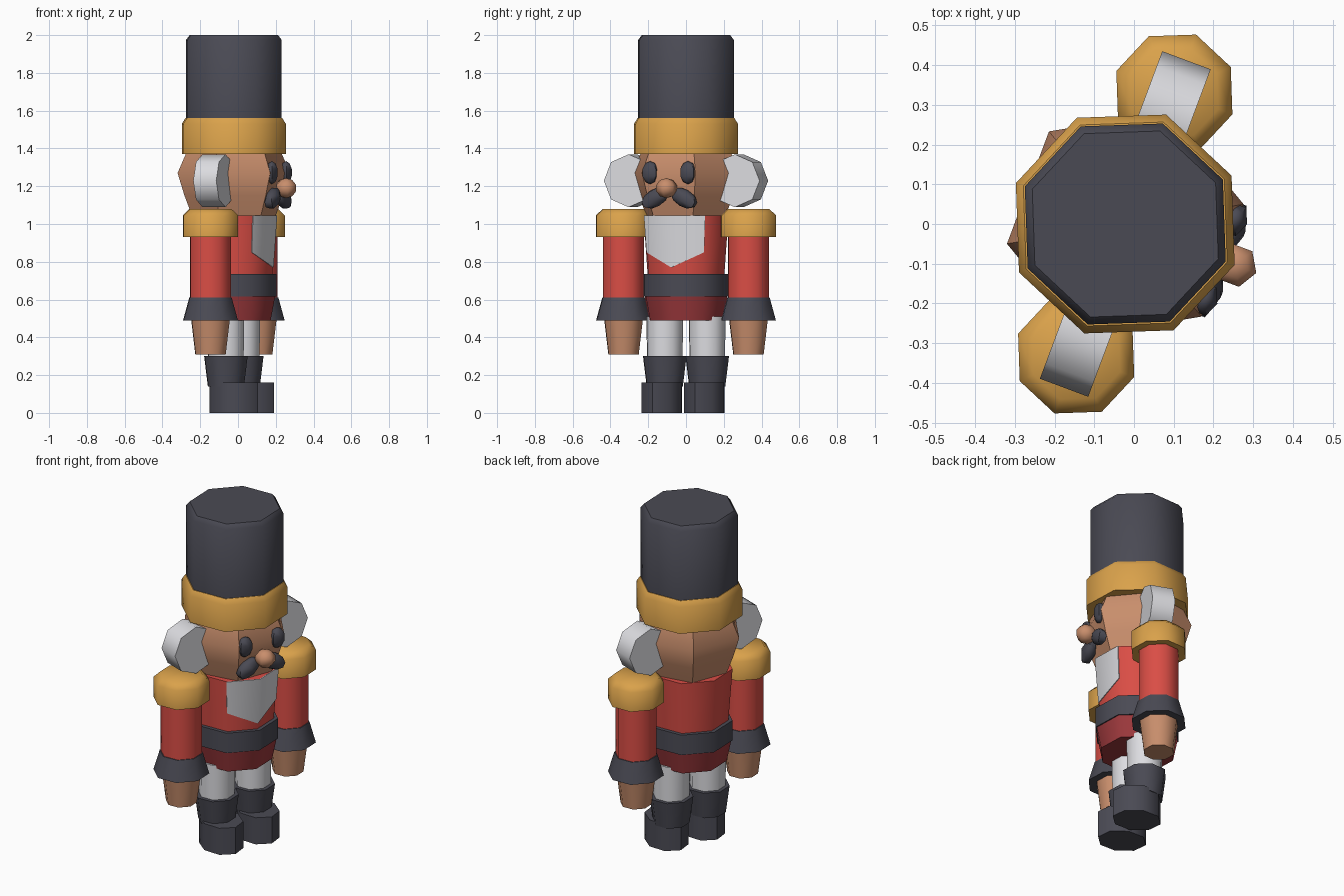
import bpy, bmesh, math
from mathutils import Matrix, Vector

if "Cube" in bpy.data.objects:
    bpy.data.objects.remove(bpy.data.objects["Cube"])

# The whole figure is turned about z, facing +x and slightly -y
BASE = Matrix.Translation((-0.022, 0, 0)) @ Matrix.Rotation(math.radians(69.5), 4, 'Z')


def material(name, rgb):
    m = bpy.data.materials.new(name)
    m.diffuse_color = (*rgb, 1)
    m.use_nodes = True
    m.node_tree.nodes["Principled BSDF"].inputs["Base Color"].default_value = m.diffuse_color
    return m


DARK = material("charcoal", (0.068, 0.068, 0.088))
GOLD = material("gold", (0.70, 0.36, 0.07))
RED = material("red", (0.70, 0.075, 0.06))
MAROON = material("dark red", (0.33, 0.04, 0.045))
WHITE = material("white", (0.72, 0.72, 0.75))
SKIN = material("skin", (0.58, 0.27, 0.15))


def finish(name, bm, mat, local=Matrix()):
    bmesh.ops.recalc_face_normals(bm, faces=bm.faces)
    mesh = bpy.data.meshes.new(name)
    bm.to_mesh(mesh)
    bm.free()
    mesh.materials.append(mat)
    ob = bpy.data.objects.new(name, mesh)
    bpy.context.collection.objects.link(ob)
    ob.matrix_world = BASE @ local
    bpy.ops.object.select_all(action='DESELECT')
    ob.select_set(True)
    bpy.context.view_layer.objects.active = ob
    bpy.ops.object.shade_smooth_by_angle(angle=math.radians(50))
    return ob


def stack(name, sections, mat, x=0, y=0, sides=8, depth=1.0):
    """Rings of (z, radius) bridged and capped; depth scales the rings in y."""
    bm = bmesh.new()
    rings = []
    for z, r in sections:
        angles = [2 * math.pi * i / sides for i in range(sides)]
        rings.append([bm.verts.new((r * math.cos(a), r * depth * math.sin(a), z)) for a in angles])
    for lo, hi in zip(rings, rings[1:]):
        for i in range(sides):
            j = (i + 1) % sides
            bm.faces.new((lo[i], lo[j], hi[j], hi[i]))
    bm.faces.new(rings[0][::-1])
    bm.faces.new(rings[-1])
    return finish(name, bm, mat, Matrix.Translation((x, y, 0)))


def blob(name, loc, radii, mat, tilt=0):
    """Low-poly six-sided ellipsoid, tilted in the face plane."""
    bm = bmesh.new()
    bmesh.ops.create_uvsphere(bm, u_segments=6, v_segments=5, radius=1)
    local = Matrix.Translation(loc) @ Matrix.Rotation(tilt, 4, 'Y')
    bmesh.ops.transform(bm, matrix=Matrix.Diagonal((*radii, 1)), verts=bm.verts)
    return finish(name, bm, mat, local)


# Hat
stack("hat", [(1.54, 0.27), (1.975, 0.27), (2.0, 0.25)], DARK)
stack("hat_band", [(1.37, 0.294), (1.53, 0.294), (1.56, 0.274)], GOLD)

# Head and nose
stack("head", [(1.045, 0.225), (1.15, 0.265), (1.27, 0.302), (1.40, 0.245)], SKIN, sides=6)
blob("nose", (0, -0.295, 1.19), (0.058, 0.06, 0.053), SKIN)

# Body
stack("jacket", [(0.72, 0.216), (1.045, 0.24)], RED)
stack("belt", [(0.615, 0.24), (0.735, 0.24)], DARK)
stack("jacket_skirt", [(0.49, 0.208), (0.62, 0.234)], MAROON)

# Shirt front: thin panel following the two front jacket faces
bm = bmesh.new()


def on_jacket(angle, z):
    r = 0.216 + (z - 0.72) / 0.325 * 0.024 + 0.005
    return bm.verts.new((r * math.sin(angle), -r * math.cos(angle), z))


q = math.pi / 4
top, tip = on_jacket(0, 1.045), on_jacket(0, 0.77)
for s in (-1, 1):
    bm.faces.new((top, tip, on_jacket(s * q, 0.85), on_jacket(s * q, 1.045)))
bmesh.ops.recalc_face_normals(bm, faces=bm.faces)
if sum((f.normal.y for f in bm.faces)) > 0:
    bmesh.ops.reverse_faces(bm, faces=bm.faces)
bmesh.ops.solidify(bm, geom=bm.faces[:], thickness=0.004)
finish("shirt_front", bm, WHITE)

# Mirrored parts
for s, side in ((-1, "right"), (1, "left")):
    # Face details
    blob(f"eye_{side}", (s * 0.107, -0.255, 1.272), (0.046, 0.034, 0.061), DARK)
    blob(f"moustache_{side}", (s * 0.082, -0.25, 1.137), (0.085, 0.042, 0.047), DARK,
         tilt=s * math.radians(30))

    # Hair tuft: octagonal disc with its axis front to back
    bm = bmesh.new()
    bmesh.ops.create_cone(bm, cap_ends=True, segments=8, radius1=0.14, radius2=0.14, depth=0.13)
    finish(f"hair_{side}", bm, WHITE,
           Matrix.Translation((s * 0.30, 0, 1.229)) @ Matrix.Rotation(math.pi / 2, 4, 'X'))

    # Arm
    ax = s * 0.353
    stack(f"epaulette_{side}", [(0.93, 0.156), (1.045, 0.156), (1.08, 0.118)], GOLD, ax)
    stack(f"sleeve_{side}", [(0.60, 0.115), (0.94, 0.115)], RED, ax)
    stack(f"cuff_{side}", [(0.49, 0.155), (0.61, 0.12)], DARK, ax)
    stack(f"hand_{side}", [(0.31, 0.086), (0.50, 0.11)], SKIN, ax)

    # Leg
    lx = s * 0.12
    stack(f"trouser_{side}", [(0.28, 0.10), (0.51, 0.104)], WHITE, lx)
    stack(f"boot_shaft_{side}", [(0.14, 0.102), (0.30, 0.123)], DARK, lx)
    stack(f"boot_foot_{side}", [(0.0, 0.112), (0.16, 0.112)], DARK, lx, -0.045, depth=1.23)
